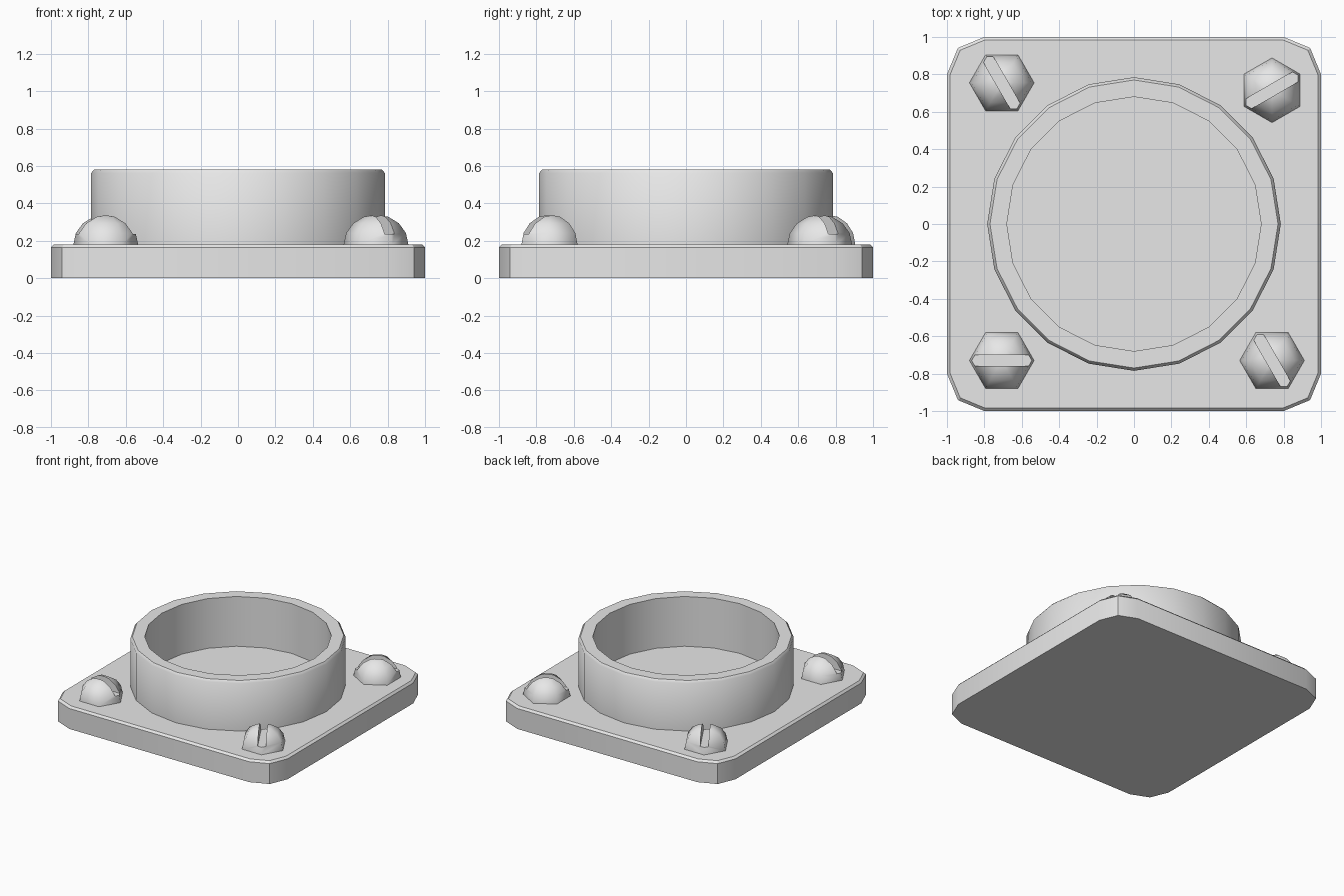
import bpy, bmesh, math
from mathutils import Matrix

cube = bpy.data.objects.get("Cube")
if cube:
    bpy.data.objects.remove(cube, do_unlink=True)

GREY = (0.8, 0.8, 0.8, 1.0)
metal = bpy.data.materials.new("light grey metal")
metal.use_nodes = True
metal.diffuse_color = GREY
metal.node_tree.nodes["Principled BSDF"].inputs["Base Color"].default_value = GREY

PLATE_TOP = 0.18


def make_object(name, bm):
    bmesh.ops.recalc_face_normals(bm, faces=bm.faces)
    mesh = bpy.data.meshes.new(name)
    bm.to_mesh(mesh)
    bm.free()
    mesh.materials.append(metal)
    obj = bpy.data.objects.new(name, mesh)
    bpy.context.collection.objects.link(obj)
    return obj


def activate(obj):
    bpy.ops.object.select_all(action='DESELECT')
    obj.select_set(True)
    bpy.context.view_layer.objects.active = obj


def smooth(obj, degrees):
    activate(obj)
    bpy.ops.object.shade_smooth_by_angle(angle=math.radians(degrees))


def lathe(bm, profile, sides, turn=0.0):
    """Rings of vertices from (radius, z) points, joined by quads."""
    rings = []
    for r, z in profile:
        angles = [turn + math.tau * i / sides for i in range(sides)]
        rings.append([bm.verts.new((r * math.cos(a), r * math.sin(a), z)) for a in angles])
    for low, high in zip(rings, rings[1:]):
        for i in range(sides):
            j = (i + 1) % sides
            bm.faces.new((low[i], low[j], high[j], high[i]))
    return rings


# Square base plate with rounded corners and a chamfered top edge
bm = bmesh.new()
bmesh.ops.create_cube(bm, size=1, matrix=Matrix.Translation((0, 0, PLATE_TOP / 2))
                      @ Matrix.Diagonal((2, 2, PLATE_TOP, 1)))
corners = [e for e in bm.edges if abs(e.verts[0].co.z - e.verts[1].co.z) > 0.1]
bmesh.ops.bevel(bm, geom=corners, offset=0.2, segments=2, profile=0.5, affect='EDGES')
rim = [e for e in bm.edges if all(v.co.z > PLATE_TOP - 0.001 for v in e.verts)]
bmesh.ops.bevel(bm, geom=rim, offset=0.016, segments=1, affect='EDGES')
smooth(make_object("base_plate", bm), 30)

# Open round collar
bm = bmesh.new()
lathe(bm, [(0.68, PLATE_TOP), (0.68, 0.58), (0.77, 0.58), (0.785, 0.562),
           (0.785, PLATE_TOP)], 20, math.pi / 2)
smooth(make_object("collar", bm), 50)


# Six-sided domed screws, each with a straight slot
def screw(name, x, y, degrees):
    radius, height = 0.173, 0.16
    bm = bmesh.new()
    arcs = [math.radians(a) for a in (0, 22.5, 45, 67.5)]
    profile = [(radius, PLATE_TOP - 0.01)]
    profile += [(radius * math.cos(a), PLATE_TOP + height * math.sin(a)) for a in arcs]
    rings = lathe(bm, profile, 6)
    bm.faces.new(rings[0])
    tip = bm.verts.new((0, 0, PLATE_TOP + height))
    for i in range(6):
        bm.faces.new((rings[-1][i], rings[-1][(i + 1) % 6], tip))
    head = make_object(name, bm)

    bm = bmesh.new()
    bmesh.ops.create_cube(bm, size=1, matrix=Matrix.Translation((0.02, 0, 0.335))
                          @ Matrix.Diagonal((0.37, 0.06, 0.2, 1)))
    cutter = make_object(name + "_slot_cutter", bm)
    cutter.hide_render = True

    cut = head.modifiers.new("slot", 'BOOLEAN')
    cut.operation = 'DIFFERENCE'
    cut.solver = 'EXACT'
    cut.object = cutter
    activate(head)
    bpy.ops.object.modifier_apply(modifier=cut.name)
    bpy.data.objects.remove(cutter, do_unlink=True)
    smooth(head, 62)
    head.location = (x, y, 0)
    head.rotation_euler.z = math.radians(degrees)


screw("front_right_screw", -0.707, -0.73, 0)
screw("front_left_screw", 0.738, -0.73, -60)
screw("back_left_screw", 0.738, 0.715, 30)
screw("back_right_screw", -0.707, 0.755, -60)
